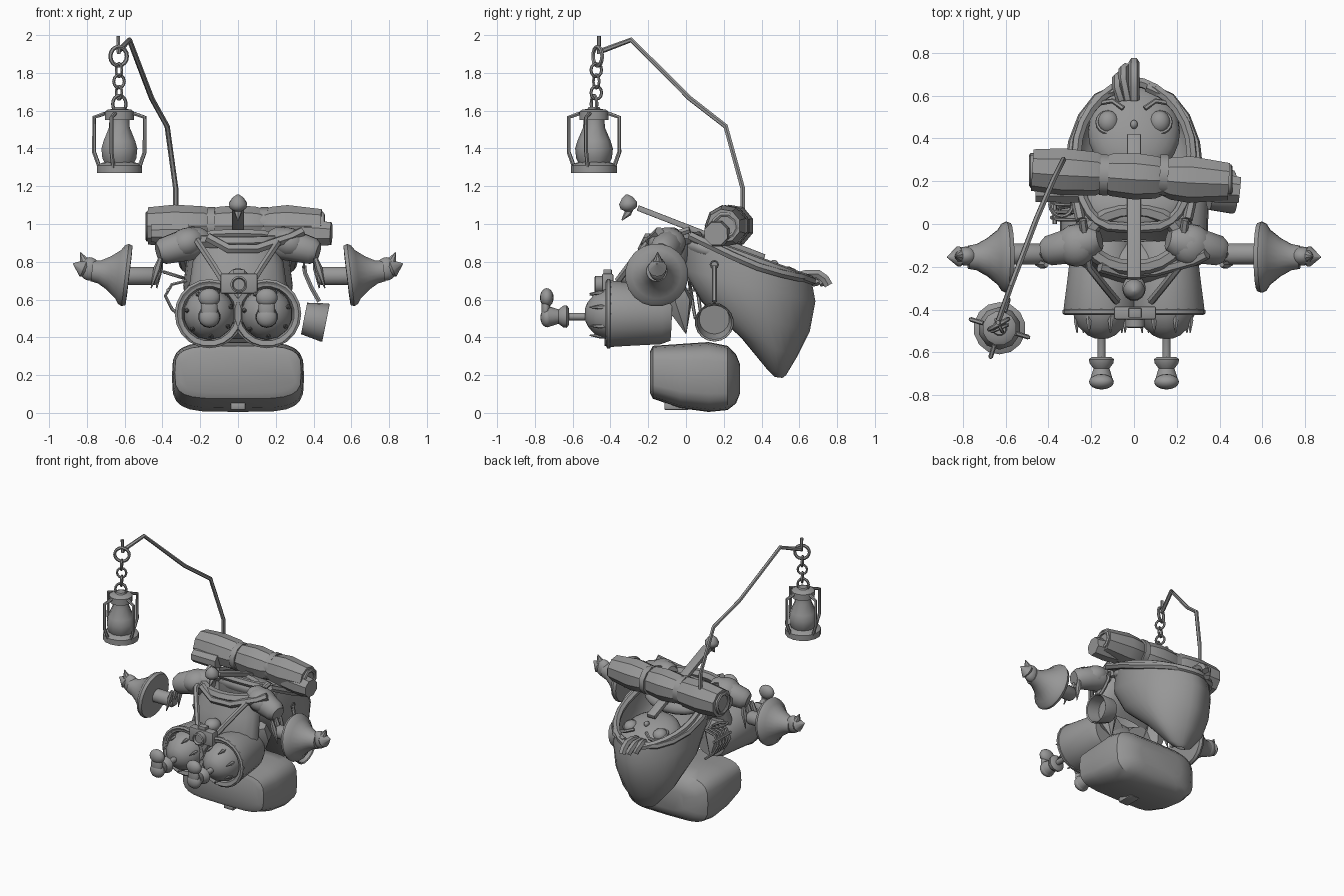
import bpy, bmesh, math
from mathutils import Vector, Matrix, Euler

if "Cube" in bpy.data.objects:
    bpy.data.objects.remove(bpy.data.objects["Cube"], do_unlink=True)

GREY = bpy.data.materials.new("plain grey")
GREY.use_nodes = True
GREY.diffuse_color = (0.31, 0.31, 0.31, 1)
GREY.node_tree.nodes["Principled BSDF"].inputs["Base Color"].default_value = GREY.diffuse_color


def finish(name, bm, angle=40):
    bmesh.ops.recalc_face_normals(bm, faces=bm.faces)
    mesh = bpy.data.meshes.new(name)
    bm.to_mesh(mesh)
    bm.free()
    ob = bpy.data.objects.new(name, mesh)
    bpy.context.collection.objects.link(ob)
    mesh.materials.append(GREY)
    bpy.ops.object.select_all(action='DESELECT')
    ob.select_set(True)
    bpy.context.view_layer.objects.active = ob
    bpy.ops.object.shade_smooth_by_angle(angle=math.radians(angle))


def loft(name, rings, caps=True, angle=40):
    """Skin a list of closed point loops."""
    bm = bmesh.new()
    loops = [[bm.verts.new(p) for p in ring] for ring in rings]
    n = len(loops[0])
    for a, b in zip(loops, loops[1:]):
        for i in range(n):
            j = (i + 1) % n
            bm.faces.new((a[i], a[j], b[j], b[i]))
    if caps:
        bm.faces.new(loops[0])
        bm.faces.new(loops[-1])
    finish(name, bm, angle)


def lathe(name, origin, axis, profile, sides=16, angle=40):
    """Turn (distance, radius) pairs about an axis."""
    q = Vector(axis).to_track_quat('Z', 'Y')
    o = Vector(origin)
    turn = [2 * math.pi * (i + 0.5) / sides for i in range(sides)]
    loft(name, [[o + q @ Vector((r * math.cos(t), r * math.sin(t), h)) for t in turn]
                for h, r in profile], True, angle)


def blob(name, loc, size, rot=(0, 0, 0), seg=16):
    bm = bmesh.new()
    m = Matrix.Translation(loc) @ Euler(rot).to_matrix().to_4x4() @ Matrix.Diagonal((*size, 1))
    bmesh.ops.create_uvsphere(bm, u_segments=seg, v_segments=seg // 2 + 2, radius=1, matrix=m)
    finish(name, bm, 60)


def box(name, loc, size, rot=(0, 0, 0), bevel=0.004):
    bm = bmesh.new()
    m = Matrix.Translation(loc) @ Euler(rot).to_matrix().to_4x4() @ Matrix.Diagonal((*size, 1))
    bmesh.ops.create_cube(bm, size=1, matrix=m)
    bmesh.ops.bevel(bm, geom=bm.edges[:], offset=bevel, segments=2, affect='EDGES', profile=0.5)
    finish(name, bm, 30)


def tube(name, pts, r, closed=False):
    """Sweep a round section along a path."""
    cu = bpy.data.curves.new(name, 'CURVE')
    cu.dimensions = '3D'
    cu.bevel_depth = r
    cu.bevel_resolution = 1
    cu.use_fill_caps = True
    sp = cu.splines.new('POLY')
    sp.points.add(len(pts) - 1)
    for p, co in zip(sp.points, pts):
        p.co = (*co, 1)
    sp.use_cyclic_u = closed
    tmp = bpy.data.objects.new(name + " path", cu)
    bpy.context.collection.objects.link(tmp)
    mesh = bpy.data.meshes.new_from_object(tmp.evaluated_get(bpy.context.evaluated_depsgraph_get()))
    bm = bmesh.new()
    bm.from_mesh(mesh)
    bpy.data.objects.remove(tmp, do_unlink=True)
    bpy.data.curves.remove(cu)
    bpy.data.meshes.remove(mesh)
    finish(name, bm, 50)


def ring(name, c, r, thick, rot=(0, 0, 0), stretch=1, n=16):
    m = Euler(rot).to_matrix()
    pts = [Vector(c) + m @ Vector((r * math.cos(t), r * stretch * math.sin(t), 0))
           for t in (2 * math.pi * i / n for i in range(n))]
    tube(name, pts, thick, True)


def spike(name, a, b, r, sides=6):
    d = Vector(b) - Vector(a)
    lathe(name, a, d, [(0, r * 0.6), (d.length * 0.35, r), (d.length, 0.003)], sides)


Q = math.pi / 2

# Lantern pole, hook and chain
tube("lantern_pole", [(-.33, .3, .98), (-.33, .3, 1.19), (-.375, .21, 1.517), (-.457, .02, 1.665),
                      (-.575, -.29, 1.975), (-.632, -.45, 1.915)], .014)
tube("pole_hook", [(-.632, -.46, 1.9), (-.635, -.46, 1.995)], .011)
ring("chain_ring_top", (-.632, -.468, 1.888), .05, .011, (Q, 0, .5))
for i, z in enumerate((1.815, 1.755, 1.695)):
    ring(f"chain_link_{i}", (-.63, -.475, z), .032, .008, (Q, 0, .5 + (i + 1) * Q), 1.1, 12)

# Lantern
lx, ly = -.628, -.487
lathe("lantern_base", (lx, ly, 1.27), (0, 0, 1), [(0, .122), (.04, .122), (.052, .1), (.06, .07)], 14)
lathe("lantern_glass", (lx, ly, 1.31), (0, 0, 1),
      [(0, .075), (.04, .095), (.09, .1), (.13, .088), (.2, .058), (.25, .055)], 10)
lathe("lantern_cap", (lx, ly, 1.55), (0, 0, 1), [(0, .08), (.045, .08), (.055, .065), (.06, .035), (.07, .03)], 12)
ring("lantern_handle", (lx, ly, 1.635), .038, .009, (Q, 0, .4), 1.2)
for i in range(4):
    a = i * Q - .3
    arm = [(.08, 1.585), (.14, 1.565), (.14, 1.38), (.11, 1.3)]
    tube(f"lantern_guard_{i}", [(lx + r * math.cos(a), ly + r * math.sin(a), z) for r, z in arm], .011)

# Backpack with base buckle
loft("backpack", [[(w * math.copysign(abs(math.cos(t)) ** .45, math.cos(t)), y,
                    cz + h * math.copysign(abs(math.sin(t)) ** .55, math.sin(t)))
                   for t in (2 * math.pi * i / 24 for i in range(24))]
                  for y, w, h, cz in ((-.19, .31, .11, .215), (-.175, .335, .14, .215), (-.03, .345, .17, .195),
                                      (.12, .35, .185, .19), (.22, .335, .17, .185), (.265, .28, .13, .18),
                                      (.285, .18, .08, .18))], angle=35)
box("backpack_buckle", (0, -.05, .035), (.08, .13, .04), bevel=.008)

# Large hood sack: open egg-shaped rim narrowing to a low point
def sack_ring(f, b, w, n=28):
    pts = []
    for i in range(n):
        t = 2 * math.pi * i / n
        s, c = math.sin(t), -math.cos(t)
        k = (1 + c) / 2
        side = math.copysign(abs(s) ** (.55 if c < 0 else 1.2), s)
        pts.append(Vector((w * side, f[0] + (b[0] - f[0]) * k, f[1] + (b[1] - f[1]) * k)))
    return pts


rim = sack_ring((-.02, .95), (.665, .7), .27)
loft("hood_sack", [rim, sack_ring((-.02, .76), (.685, .59), .29), sack_ring((.08, .59), (.655, .43), .27),
                   sack_ring((.29, .4), (.59, .3), .2), sack_ring((.43, .23), (.53, .2), .09),
                   sack_ring((.47, .19), (.51, .185), .03)], caps=False, angle=60)
tube("hood_rim", rim, .025, True)
blob("folded_cloth", (0, .11, .86), (.25, .15, .075), (-.37, 0, 0), 20)

# Head lying face-up in the hood
blob("head", (0, .43, .68), (.215, .23, .11), (-.37, 0, 0), 24)
for s in (-1, 1):
    blob("eye", (s * .12, .475, .742), (.05, .055, .045))
    ring("eyelid", (s * .12, .475, .75), .052, .009, (-.35, 0, 0))
    tube("eyebrow", [(s * .05, .54, .765), (s * .1, .575, .75), (s * .16, .565, .735)], .012)
blob("nose", (0, .465, .79), (.018, .022, .02), seg=10)
for x, y in ((-.08, .64), (-.05, .68)):
    tube("hair_lock", [(x + .02, .58, .715), (x, y, .735), (x, y + .04, .715), (x + .015, y + .05, .68)], .024)
tube("hair_curl", [(0, .58, .72), (0, .64, .735), (0, .7, .735), (0, .735, .71), (0, .755, .675)], .026)

# Bedroll and straps across the shoulders
lathe("bedroll", (-.475, .255, .99), (1, -.06, 0),
      [(0, .1), (.14, .114), (.3, .105), (.335, .086), (.37, .102), (.48, .112), (.58, .102), (.615, .086),
       (.65, .102), (.74, .112), (.92, .09)], 9, angle=30)
for x in (-.14, .14):
    lathe("bedroll_strap", (x - .02, .23, .99), (1, -.05, 0), [(0, .1), (.04, .1)], 10)
for x, y, r in ((-.477, .25, .07), (.447, .205, .062)):
    ring("bedroll_spiral", (x, y, .99), r, .014, (0, Q, 0), 1, 9)
lathe("small_roll", (.28, .18, .955), (1, -.1, -.03), [(0, .07), (.12, .075), (.215, .065)], 8, angle=25)
lathe("small_roll_right", (-.46, .15, .95), (1, 0, 0), [(0, .05), (.2, .055)], 8, angle=25)

# Central support strut with bulb finial
box("support_strut", (0, .08, .955), (.065, .72, .03), (-.37, 0, 0))
lathe("finial", (0, -.3, 1.065), (0, -.15, 1), [(0, .015), (.02, .045), (.045, .05), (.075, .03), (.092, .006)], 12, 60)
spike("finial_leaf", (0, -.29, 1.08), (0, -.34, 1.02), .02)

# Hollow coat body and collar
def coat_ring(y, z, w, d, tilt):
    return [(w * math.cos(t), y + d * math.sin(t) * math.cos(tilt), z + d * math.sin(t) * math.sin(tilt))
            for t in (2 * math.pi * i / 20 for i in range(20))]


loft("coat", [coat_ring(-.16, .55, .27, .14, .9), coat_ring(-.15, .66, .26, .17, .5),
              coat_ring(-.1, .8, .24, .15, .2), coat_ring(-.07, .91, .21, .13, .1)], caps=False)
tube("collar", coat_ring(-.07, .915, .215, .135, .1), .035, True)
tube("scarf", [(-.16, -.2, .93), (-.05, -.23, .87), (.1, -.22, .87), (.28, -.17, .93), (.34, -.14, .96)], .026)
for s in (-1, 1):
    tube("chest_strap", [(s * .24, .02, .97), (s * .21, -.2, .9), (s * .13, -.3, .78), (s * .08, -.36, .7)], .019)
    spike("coat_tail", (s * .22, -.06, .68), (s * .2, .0, .42), .08)
    # Braids running back along the hood
    tube("hood_braid", [(s * .25, .02, .94), (s * .3, .25, .83), (s * .285, .38, .775), (s * .24, .5, .74),
                        (s * .17, .59, .72), (s * .06, .64, .715)], .024)

# Trousers, knees, legs and boots
for s in (-1, 1):
    x = s * .152
    lathe("trouser_leg", (s * .14, -.08, .515), (s * .04, -1, .03),
          [(0, .135), (.05, .155), (.2, .167), (.32, .178), (.345, .172), (.34, .145), (.28, .13)], 20)
    ring("trouser_hem", (x, -.41, .525), .17, .015, (Q, 0, 0), 1, 20)
    lathe("knee", (x, -.34, .525), (0, -1, -.03), [(0, .14), (.08, .135), (.14, .11), (.18, .065), (.195, .03)], 14)
    for i in range(7):
        a = i * math.tau / 7 + .3
        c, d = math.cos(a), math.sin(a)
        spike("knee_stud", (x + .12 * c, -.42, .525 + .12 * d), (x + .115 * c, -.51, .525 + .115 * d), .014)
    lathe("shin", (x, -.5, .51), (0, -1, 0), [(0, .03), (.03, .02), (.13, .02)], 10)
    lathe("boot_shaft", (x, -.62, .51), (0, -1, 0),
          [(0, .045), (.012, .06), (.03, .057), (.055, .038), (.085, .048), (.11, .055)], 14)
    blob("boot_heel", (x, -.735, .505), (.056, .036, .052))
    blob("boot_sole", (x, -.742, .55), (.045, .024, .07))
    blob("boot_toe", (x, -.737, .61), (.058, .036, .05))
blob("hips", (0, -.2, .53), (.29, .13, .14))

# Camera hanging at the belt
box("camera_body", (.005, -.415, .685), (.195, .06, .105), bevel=.008)
lathe("camera_lens", (.005, -.44, .68), (0, -1, 0), [(0, .045), (.04, .045), (.045, .036), (.03, .03)], 14)
box("camera_finder", (.005, -.415, .745), (.06, .045, .03))
blob("belt_pouch", (0, -.3, .72), (.055, .06, .045))

# Arms, flared cuffs and hands
for s in (-1, 1):
    lathe("sleeve", (s * .16, -.07, .92), (s * .26, -.06, -.07),
          [(0, .05), (.03, .075), (.1, .09), (.18, .08), (.25, .072), (.28, .05)], 12)
    blob("shoulder", (s * .27, -.1, .9), (.1, .1, .08), (0, s * .3, 0))
    lathe("forearm", (s * .42, -.14, .725), (s, 0, 0), [(0, .035), (.02, .05), (.19, .05)], 12)
    for i in range(3):
        y = -.19 + i * .05
        spike("sleeve_fringe", (s * .41, y, .82), (s * (.46 - .015 * i), y, .66 + .03 * (i % 2)), .02)
    lathe("flared_cuff", (s * .575, -.155, .727), (s, 0, .12),
          [(0, .1), (.002, .16), (.022, .168), (.042, .158), (.06, .13), (.11, .09), (.16, .062), (.2, .055)], 20)
    blob("palm", (s * .785, -.15, .762), (.055, .045, .062))
    spike("fingers", (s * .79, -.15, .755), (s * .872, -.155, .79), .05, 10)
    spike("thumb", (s * .8, -.15, .775), (s * .835, -.15, .85), .028, 8)

# Cooking pan on the left side
lathe("pan", (.35, .15, .5), (1, 0, -.2), [(0, .085), (.11, .103), (.118, .1), (.112, .092), (.02, .08)], 18)
tube("pan_handle", [(.43, .15, .59), (.39, .15, .66), (.355, .15, .74), (.35, .15, .78)], .013)
ring("pan_handle_loop", (.35, .15, .785), .02, .006, (0, Q, 0), 1, 8)

# Wire ribs hung on the right side
for i in range(5):
    y = .02 + i * .035
    tube("wire_rib", [(-.27, y, .7), (-.35, y, .68), (-.385, y + .01, .62), (-.35, y + .02, .55),
                      (-.29, y + .03, .5)], .009)
tube("wire_bar", [(-.37, .0, .65), (-.37, .2, .65)], .01)
ring("wire_hoop", (-.34, .09, .73), .055, .009, (0, .3, 0))
